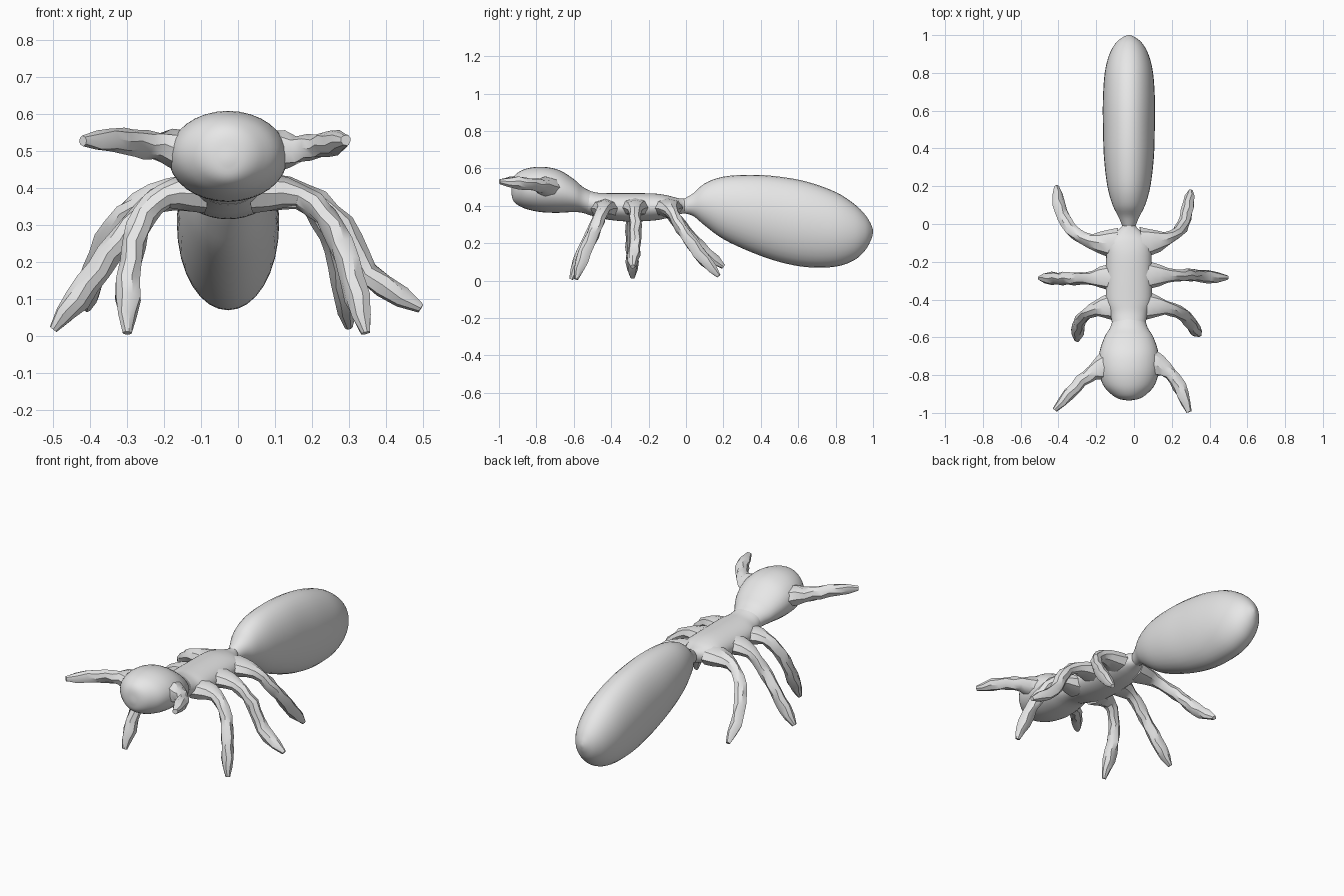
import bpy
import bmesh
import random
from math import sin, cos, pi, radians
from mathutils import Vector

random.seed(4)
cube = bpy.data.objects.get("Cube")
if cube:
    bpy.data.objects.remove(cube, do_unlink=True)

CENTRE_X = -0.027

grey = bpy.data.materials.new("plain_grey")
grey.use_nodes = True
grey.diffuse_color = (0.8, 0.8, 0.8, 1)
grey.node_tree.nodes["Principled BSDF"].inputs["Base Color"].default_value = grey.diffuse_color


def spline(points, steps):
    """Smooth curve through the points, sampled evenly between each pair."""
    pts = [Vector(p) for p in points]
    pts = [2 * pts[0] - pts[1]] + pts + [2 * pts[-1] - pts[-2]]
    out = []
    for a, b, c, d in zip(pts, pts[1:], pts[2:], pts[3:]):
        for i in range(steps):
            t = i / steps
            out.append(0.5 * (2 * b + (c - a) * t
                              + (2 * a - 5 * b + 4 * c - d) * t ** 2
                              + (3 * b - a - 3 * c + d) * t ** 3))
    return out + [pts[-2]]


def skin(name, rings, smooth_angle):
    """Bridge rings of points into a closed surface."""
    bm = bmesh.new()
    loops = [[bm.verts.new(p) for p in ring] for ring in rings]
    n = len(loops[0])
    for low, high in zip(loops, loops[1:]):
        for i in range(n):
            j = (i + 1) % n
            bm.faces.new((low[i], low[j], high[j], high[i]))
    bm.faces.new(loops[0])
    bm.faces.new(loops[-1])
    bmesh.ops.recalc_face_normals(bm, faces=bm.faces)
    mesh = bpy.data.meshes.new(name)
    bm.to_mesh(mesh)
    bm.free()
    mesh.materials.append(grey)
    obj = bpy.data.objects.new(name, mesh)
    bpy.context.collection.objects.link(obj)
    bpy.ops.object.select_all(action="DESELECT")
    obj.select_set(True)
    bpy.context.view_layer.objects.active = obj
    bpy.ops.object.shade_smooth_by_angle(angle=radians(smooth_angle))


def body_part(name, profile, sides=32):
    """Loft ellipses along y; each entry is y, half width, bottom, top."""
    rings = []
    for y, w, low, high in spline(profile, 4):
        mid, half = (low + high) / 2, (high - low) / 2
        angles = [2 * pi * i / sides for i in range(sides)]
        rings.append([(CENTRE_X + w * cos(a), y, mid + half * sin(a)) for a in angles])
    skin(name, rings, 60)


def limb(name, path, radii, sides=8):
    """Rough faceted tube along a path, with a wide flat flare at the body."""
    pts = spline(path, 3)
    last = len(pts) - 1
    tangents = [(pts[min(i + 1, last)] - pts[max(i - 1, 0)]).normalized()
                for i in range(len(pts))]
    across = tangents[0].cross(Vector((0, 0, 1))).normalized()
    rings = []
    for k, (p, t) in enumerate(zip(pts, tangents)):
        across = (across - t * across.dot(t)).normalized()
        other = t.cross(across)
        s = k / last * (len(radii) - 1)
        i = min(int(s), len(radii) - 2)
        r = radii[i] + (radii[i + 1] - radii[i]) * (s - i)
        flare = max(0, 1 - 3 * k / last)
        rough = 0.14 * (1 - flare)
        ring = []
        for j in range(sides):
            a = 2 * pi * (j + 0.25 * (k % 2) * (flare == 0)) / sides
            rr = r * random.uniform(1 - rough, 1 + rough)
            ring.append(p + (across * cos(a) * (1 + 0.6 * flare) + other * sin(a)) * rr)
        rings.append(ring)
    skin(name, rings, 34)


# Body: head, thorax and long drooping abdomen
body_part("head", [
    (-.934, .01, .47, .49), (-.925, .055, .43, .545), (-.9, .095, .405, .577),
    (-.85, .138, .382, .6), (-.77, .16, .366, .609), (-.68, .156, .363, .592),
    (-.6, .13, .367, .543), (-.55, .1, .362, .5), (-.5, .084, .346, .475)])
body_part("thorax", [
    (-.53, .088, .355, .484), (-.47, .1, .338, .47), (-.41, .12, .325, .468),
    (-.3, .122, .316, .468), (-.17, .12, .322, .466), (-.1, .115, .335, .456),
    (-.05, .075, .35, .443), (-.01, .036, .36, .438), (.02, .036, .36, .44)])
body_part("abdomen", [
    (-.01, .035, .36, .438), (.04, .056, .345, .468), (.1, .086, .295, .52),
    (.2, .114, .222, .556), (.35, .132, .152, .566), (.5, .137, .1, .556),
    (.65, .138, .072, .528), (.8, .128, .075, .474), (.9, .103, .11, .41),
    (.96, .068, .165, .35), (.99, .03, .22, .3), (1, .006, .255, .27)])

# Legs: hip, knee, shin and foot for each side
LEG = (.053, .046, .034, .032, .033, .034, .034, .034, .012)
limb("front_leg_right", [(-.09, -.435, .385), (-.2, -.45, .378), (-.27, -.49, .29),
                         (-.295, -.55, .15), (-.3, -.615, .008)], LEG)
limb("front_leg_left", [(.04, -.43, .385), (.17, -.445, .378), (.26, -.48, .29),
                        (.31, -.54, .15), (.345, -.588, .008)], LEG)
limb("middle_leg_right", [(-.09, -.28, .392), (-.22, -.285, .365), (-.32, -.29, .26),
                          (-.405, -.29, .14), (-.5, -.285, .018)], LEG)
limb("middle_leg_left", [(.04, -.27, .392), (.18, -.275, .38), (.28, -.27, .3),
                         (.35, -.275, .17), (.495, -.285, .075)], LEG)
limb("back_leg_right", [(-.09, -.105, .39), (-.23, -.09, .375), (-.33, -.03, .3),
                        (-.385, .07, .18), (-.41, .2, .075)], LEG)
limb("back_leg_left", [(.04, -.1, .39), (.17, -.08, .375), (.25, -.025, .28),
                       (.28, .07, .15), (.3, .175, .025)], LEG)

# Antennae leaving the sides of the head and sweeping forward
FEELER = (.06, .056, .04, .035, .034, .034, .014)
limb("antenna_right", [(-.11, -.745, .495), (-.22, -.785, .512), (-.31, -.865, .528),
                       (-.42, -.985, .528)], FEELER)
limb("antenna_left", [(.06, -.735, .495), (.165, -.77, .507), (.24, -.86, .52),
                      (.292, -.995, .53)], FEELER)
